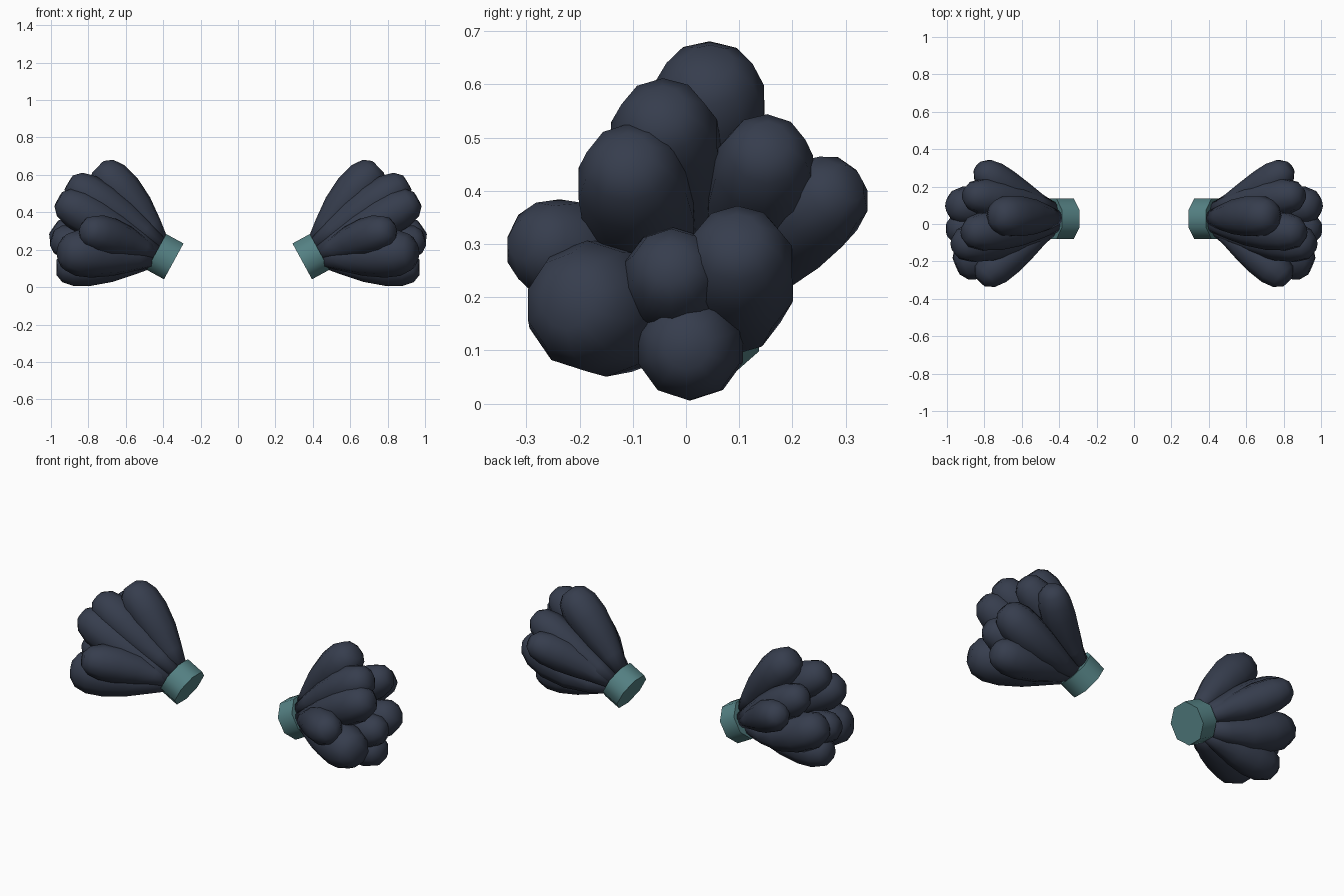
import bpy, bmesh
from math import radians, sin, cos, tau
from mathutils import Vector

if "Cube" in bpy.data.objects:
    bpy.data.objects.remove(bpy.data.objects["Cube"])


def material(name, colour):
    m = bpy.data.materials.new(name)
    m.use_nodes = True
    m.diffuse_color = (*colour, 1)
    m.node_tree.nodes["Principled BSDF"].inputs["Base Color"].default_value = (*colour, 1)
    return m


NAVY = material("dark navy", (0.037, 0.047, 0.075))
TEAL = material("muted teal", (0.09, 0.22, 0.23))

AXIS = Vector((0.88, 0, 0.48)).normalized()
COLLAR = Vector((0.39, 0.028, 0.163))
ROOT = COLLAR + AXIS * 0.05


def tube(name, points, radii, sides, mat, side, angle, turn=0.0):
    """Sweep a ring of the given radii along the points and close both ends."""
    bm = bmesh.new()
    rings = []
    for i, p in enumerate(points):
        along = (points[min(i + 1, len(points) - 1)] - points[max(i - 1, 0)]).normalized()
        u = Vector((0, 1, 0)).cross(along).normalized()
        v = along.cross(u)
        ring = []
        for k in range(sides):
            a = tau * (k + turn) / sides
            q = p + (u * cos(a) + v * sin(a)) * radii[i]
            ring.append(bm.verts.new((q.x * side, q.y, q.z)))
        rings.append(ring)
    for a, b in zip(rings, rings[1:]):
        for k in range(sides):
            n = (k + 1) % sides
            bm.faces.new((a[k], a[n], b[n], b[k]))
    bm.faces.new(rings[0])
    bm.faces.new(rings[-1])
    bmesh.ops.recalc_face_normals(bm, faces=bm.faces)
    mesh = bpy.data.meshes.new(name)
    bm.to_mesh(mesh)
    bm.free()
    mesh.materials.append(mat)
    ob = bpy.data.objects.new(name, mesh)
    bpy.context.collection.objects.link(ob)
    bpy.ops.object.select_all(action="DESELECT")
    ob.select_set(True)
    bpy.context.view_layer.objects.active = ob
    bpy.ops.object.shade_smooth_by_angle(angle=radians(angle))


# Position along a lobe and its share of the full radius
PROFILE = [(0, 0.36), (0.2, 0.6), (0.42, 0.86), (0.65, 1), (0.82, 0.97),
           (0.94, 0.76), (1, 0.4)]


def lobe(name, tip, radius, bow, side):
    """A club-shaped lobe, bowed away from the middle of the bunch by bow."""
    tip = Vector(tip)
    out = tip - ROOT
    out = (out - AXIS * out.dot(AXIS)).normalized()
    start = ROOT + out * 0.055
    points = [start.lerp(tip, t) + out * (bow * 4 * t * (1 - t)) for t, _ in PROFILE]
    tube(name, points, [radius * r for _, r in PROFILE], 10, NAVY, side, 80)


# Tip position, radius and bow of each lobe
LOBES = {
    "top_lobe": ((0.75, 0.045, 0.642), 0.112, 0.015),
    "upper_front_lobe": ((0.905, -0.045, 0.56), 0.108, 0.01),
    "middle_front_lobe": ((0.96, -0.11, 0.47), 0.11, 0.01),
    "upper_back_lobe": ((0.9, 0.155, 0.495), 0.1, 0.01),
    "back_lobe": ((0.83, 0.305, 0.415), 0.095, -0.03),
    "front_lobe": ((0.82, -0.305, 0.31), 0.102, -0.03),
    "lower_front_lobe": ((0.95, -0.225, 0.19), 0.127, 0.0),
    "centre_lobe": ((0.995, -0.03, 0.265), 0.1, 0.01),
    "lower_back_lobe": ((0.985, 0.095, 0.32), 0.11, 0.045),
    "bottom_lobe": ((0.97, 0.002, 0.105), 0.103, 0.01),
}

# Both bunches, each with its collar
for label, side in (("left", 1), ("right", -1)):
    tube(label + "_collar", [COLLAR - AXIS * 0.053, COLLAR + AXIS * 0.053],
         [0.118, 0.118], 8, TEAL, side, 60, 0.5)
    for name, (tip, radius, bow) in LOBES.items():
        lobe(label + "_" + name, tip, radius, bow, side)
